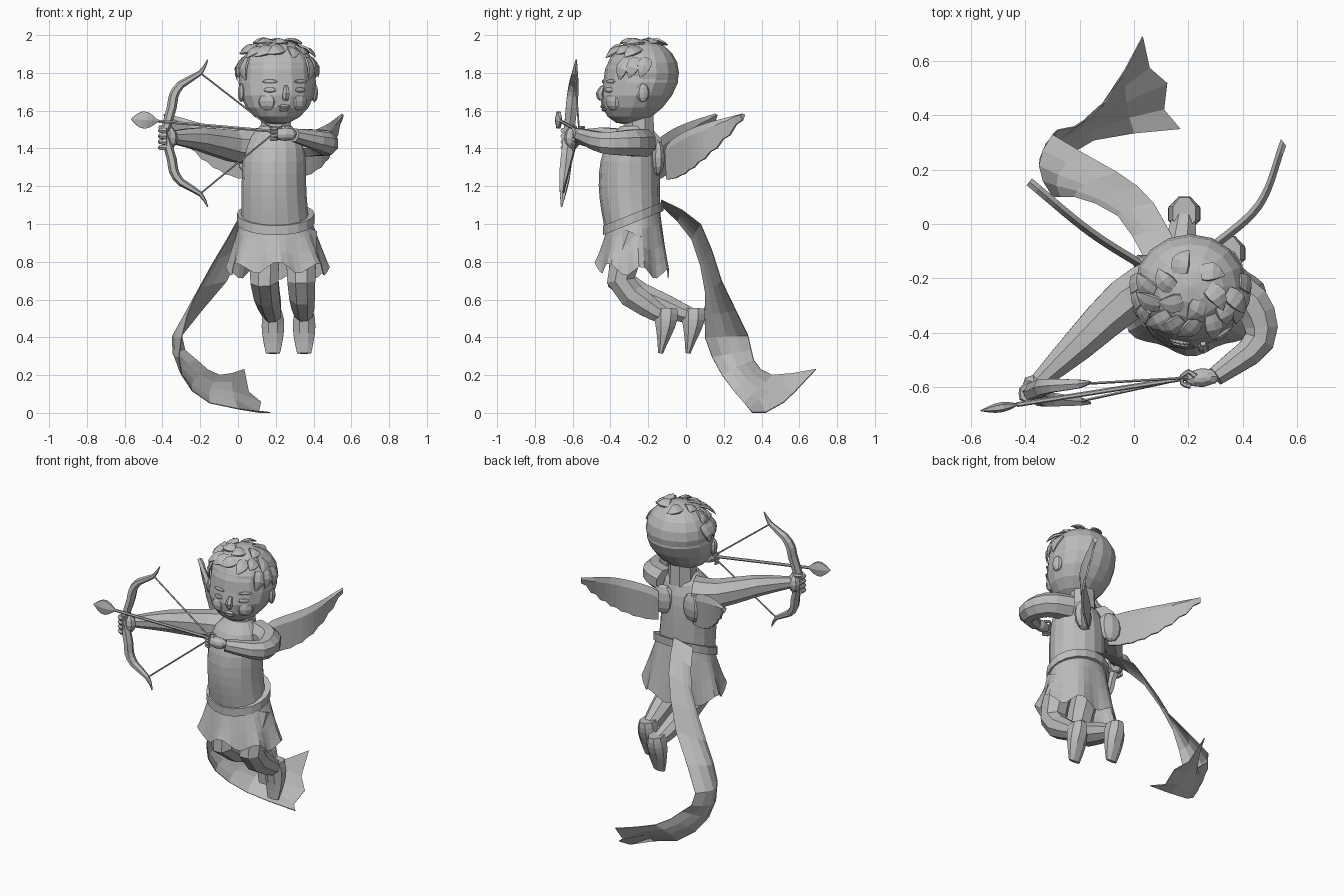
import bpy, bmesh, math, random
from mathutils import Vector

random.seed(4)
cube = bpy.data.objects.get("Cube")
if cube:
    bpy.data.objects.remove(cube, do_unlink=True)

grey = (0.5, 0.5, 0.5, 1)
stone = bpy.data.materials.new("stone_grey")
stone.use_nodes = True
stone.diffuse_color = grey
stone.node_tree.nodes["Principled BSDF"].inputs["Base Color"].default_value = grey


def finish(bm, name):
    """Turn a bmesh into a linked stone object."""
    bmesh.ops.recalc_face_normals(bm, faces=bm.faces)
    mesh = bpy.data.meshes.new(name)
    bm.to_mesh(mesh)
    bm.free()
    mesh.materials.append(stone)
    part = bpy.data.objects.new(name, mesh)
    bpy.context.collection.objects.link(part)
    return part


def skin(name, rings, wrap=True, caps=True):
    """Bridge equal-length rows of points into a surface."""
    bm = bmesh.new()
    rows = [[bm.verts.new(point) for point in row] for row in rings]
    count = len(rows[0])
    for row, following in zip(rows, rows[1:]):
        for i in range(count if wrap else count - 1):
            j = (i + 1) % count
            bm.faces.new((row[i], row[j], following[j], following[i]))
    if wrap and caps:
        bm.faces.new(rows[0][::-1])
        bm.faces.new(rows[-1])
    return finish(bm, name)


def blob(name, centre, size, turn=0, sides=8, bands=6):
    """Low-poly ellipsoid."""
    bm = bmesh.new()
    bmesh.ops.create_uvsphere(bm, u_segments=sides, v_segments=bands, radius=1)
    bmesh.ops.scale(bm, vec=size, verts=bm.verts)
    part = finish(bm, name)
    part.location = centre
    part.rotation_euler.z = turn
    return part


def mix(start, end, t):
    return start + (end - start) * t


def curve(points, steps):
    """Smooth path through a few points."""
    p = [Vector(point) for point in points]
    p = [p[0] * 2 - p[1], *p, p[-1] * 2 - p[-2]]
    path = []
    for a, b, c, d in zip(p, p[1:], p[2:], p[3:]):
        for k in range(steps):
            t = k / steps
            path.append(b + ((c - a) * t + (a * 2 - b * 5 + c * 4 - d) * t**2
                             + (b * 3 - a - c * 3 + d) * t**3) / 2)
    return path + [p[-2]]


def tube(name, points, start, end, bulge=0, flat=(1, 1), side=(0, 0, 1), sides=8, steps=2):
    """Tapered limb; the width lies along side, the depth is flattened."""
    path = curve(points, steps)
    last = len(path) - 1
    rings = []
    for i, point in enumerate(path):
        t = i / last
        along = (path[min(i + 1, last)] - path[max(i - 1, 0)]).normalized()
        across = (Vector(side) - along * along.dot(side)).normalized()
        depth = along.cross(across) * mix(*flat, t)
        radius = mix(start, end, t) + bulge * math.sin(math.pi * t)
        angles = [math.tau * (k + 0.5) / sides for k in range(sides)]
        rings.append([point + (across * math.cos(a) + depth * math.sin(a)) * radius for a in angles])
    return skin(name, rings)


def oval(x, y, z, width, depth, sides=16, tilt=0, wave=0):
    """Level or tilted oval ring, with optional pleats."""
    ring = []
    for i in range(sides):
        a = math.tau * i / sides
        pleat = wave * math.sin(7 * a)
        dx = width * (1 + pleat) * math.cos(a)
        dy = depth * (1 + pleat) * math.sin(a)
        ring.append(Vector((x + dx, y + dy, z + tilt * dy + pleat * wave * 8)))
    return ring


# Torso and neck
middle_x, middle_y = 0.2, -0.28
torso = []
for k in range(10):
    t = k / 9
    shoulder = 1 - 0.55 * t**7
    belly = math.sin(math.pi * t) * 0.02
    torso.append(oval(middle_x - belly / 2, middle_y - belly, mix(0.95, 1.52, t),
                      (0.185 - belly * 0.7) * shoulder, (0.145 + belly * 0.9) * shoulder))
skin("torso", torso)
across_x, along_y = (1, 0, 0), (0, 1, 0)
tube("neck", [(0.2, -0.25, 1.45), (0.2, -0.25, 1.65)], 0.09, 0.08, side=across_x)

# Belt and pleated skirt
belt = [oval(middle_x, middle_y, 1.03 + height, 0.19 + grow, 0.145 + grow, 20, 0.4)
        for height in (-0.025, 0.025) for grow in (0, 0.015)]
belt[2], belt[3] = belt[3], belt[2]
skin("belt", belt)
skirt = [oval(middle_x + 0.01 * t, middle_y, mix(1.03, 0.75, t), mix(0.185, 0.265, t),
              mix(0.14, 0.195, t), 42, mix(0.4, -0.1, t), 0.06 * t)
         for t in (0, 0.25, 0.6, 0.85, 1)]
skin("skirt", skirt, caps=False)

# Legs and feet: the right one trails further behind
for name, knee_x, x, back in (("left", 0.335, 0.35, 0), ("right", 0.14, 0.185, 0.145)):
    ankle_y = back - 0.11
    tube(name + "_leg", [(knee_x, -0.27, 0.95), (knee_x, -0.345, 0.7),
                         (mix(knee_x, x, 0.6), -0.21 + back * 0.65, 0.57), (x, ankle_y, 0.51)],
         0.09, 0.045, 0.006, side=across_x)
    tube(name + "_foot", [(x, ankle_y + 0.005, 0.555), (x, ankle_y, 0.46), (x, ankle_y - 0.025, 0.315)],
         0.045, 0.04, 0.022, (1.4, 0.35), across_x, steps=3)

# Arms
tube("right_arm", [(0.09, -0.22, 1.41), (-0.03, -0.28, 1.415), (-0.2, -0.44, 1.45), (-0.35, -0.58, 1.46)],
     0.105, 0.036, 0.008)
tube("left_arm", [(0.3, -0.23, 1.43), (0.43, -0.29, 1.43), (0.46, -0.43, 1.43), (0.3, -0.56, 1.47)],
     0.08, 0.038, 0.01, steps=3)


def hand(name, palm, size, turn, grip, radius, gap):
    """Palm with four fingers and a thumb curled round a grip."""
    blob(name + "_palm", palm, size, turn)
    for k in range(5):
        thumb = k == 4
        height = grip[2] + gap * (2 if thumb else k - 1.5)
        bend = [0.1, 0.5, 0.9] if thumb else [-0.4, -0.8, -1.2]
        arc = [(grip[0] + radius * math.cos(math.pi * b), grip[1] + radius * math.sin(math.pi * b), height)
               for b in bend]
        tube(name + ("_thumb" if thumb else "_finger"), arc, gap * 0.55, gap * 0.4, sides=6)


hand("right", (-0.365, -0.6, 1.455), (0.04, 0.05, 0.06), 0.8, (-0.385, -0.62, 1.45), 0.03, 0.03)
hand("left", (0.25, -0.565, 1.475), (0.07, 0.035, 0.035), 0.1, (0.2, -0.57, 1.475), 0.028, 0.018)

# Head: an egg whose lower half slides forward into the jaw
head_x, head_y, head_z = 0.208, -0.24, 1.75
head_size = Vector((0.205, 0.198, 0.225))
jaw = 0.32
head = blob("head", (head_x, head_y, head_z), head_size, 0, 16, 10)
for vertex in head.data.vertices:
    vertex.co.y += jaw * min(vertex.co.z, 0)
facing = math.radians(13)


def on_head(angle, z, lift=0):
    """Point on the head's skin, measured from where the face looks."""
    a, rise = facing + angle, z - head_z
    slice_scale = math.sqrt(1 - (rise / head_size.z)**2)
    return Vector((head_x + (head_size.x * slice_scale + lift) * math.sin(a),
                   head_y + jaw * min(rise, 0) - (head_size.y * slice_scale + lift) * math.cos(a), z))


# Face
tube("nose", [on_head(0, 1.73), on_head(0, 1.69, 0.012), on_head(0, 1.66)],
     0.01, 0.016, 0.008, side=across_x, sides=6)
blob("upper_lip", on_head(0, 1.622), (0.035, 0.012, 0.01), facing)
blob("lower_lip", on_head(0, 1.605), (0.026, 0.014, 0.01), facing)
for way in (-1, 1):
    blob("cheek", on_head(way * 0.55, 1.65, -0.025), (0.055, 0.035, 0.05), facing + way * 0.5)
    blob("eyelid", on_head(way * 0.42, 1.71), (0.035, 0.008, 0.014), facing + way * 0.42)
    blob("eyebrow", on_head(way * 0.42, 1.755), (0.045, 0.008, 0.01), facing + way * 0.42)
    blob("ear", on_head(way * 1.5, 1.695), (0.02, 0.035, 0.05), facing)

# Hair: close cap with broad, wind-swept locks lying on the scalp
cap_centre = Vector((head_x, -0.23, 1.8))
cap_size = Vector((0.206, 0.193, 0.178))
blob("hair_cap", cap_centre, cap_size, 0, 16, 10)


def on_scalp(angle, rise, lift):
    direction = Vector((math.sin(angle) * math.cos(rise), -math.cos(angle) * math.cos(rise), math.sin(rise)))
    return cap_centre + direction * cap_size * (1 + lift)


def lock(angle, rise, swing, drop, lift):
    """Flat pointed lock from a root to a lifted tip."""
    root = on_scalp(angle, rise, -0.02)
    tip = on_scalp(angle + swing, rise - drop, lift)
    middle = on_scalp(angle + swing / 2, rise - drop / 2, lift * 0.5 + 0.02)
    tube("hair_lock", [root, middle, tip], 0.03, 0.003, 0.022, (0.3, 0.3),
         (tip - root).cross(middle - cap_centre), 6)


for k in range(8):
    angle = k * 0.4 - 1.4
    lock(angle, 0.85, random.uniform(-0.5, -0.2), random.uniform(0.3, 0.5), random.uniform(0.1, 0.2))
for k in range(6):
    lock(k - 2.5, 1.25, -0.6, random.uniform(0.2, 0.4), random.uniform(0.08, 0.14))
for way in (-1, 1):
    for k in range(3):
        lock(way * (1.1 + 0.3 * k), 0.45, way * -0.2, random.uniform(0.5, 0.7), 0.06)

# Wings: curved in plan, with a scalloped lower edge
for name, root, middle, tip, turn in (
        ("left_wing", (0.27, -0.1, 0), (0.46, 0.07, 0), (0.55, 0.3, 0), 0.25),
        ("right_wing", (0.06, -0.17, 0), (-0.16, -0.03, 0), (-0.385, 0.155, 0), -0.25)):
    path = curve((root, middle, tip), 7)
    thick = Vector((-0.6, 0.8, 0) if turn > 0 else (0.6, 0.8, 0)) * 0.016
    sections = []
    for i, point in enumerate(path):
        t = i / (len(path) - 1)
        top = point + Vector((0, 0, 1.42 + 0.165 * t**0.7))
        low = point + Vector((0, 0, 1.235 + 0.315 * t**1.9 + 0.02 * t * (i % 2)))
        spar = top.lerp(low, 0.2)
        sections.append([top, spar + thick, low + thick / 3, low - thick / 3, spar - thick])
    skin(name, sections)
    blob(name + "_root", (root[0], -0.15, 1.35), (0.075, 0.035, 0.095), turn)

# Trailing sash between two edge curves, ending in a ragged tail
inner = curve([(0.04, -0.13, 1.1), (-0.06, 0.03, 0.92), (-0.22, 0.1, 0.64), (-0.3, 0.1, 0.4),
               (-0.3, 0.19, 0.2), (-0.15, 0.31, 0.05), (0.17, 0.35, 0)], 2)
outer = curve([(0.18, -0.13, 1.13), (0.07, 0.08, 1), (-0.06, 0.19, 0.7), (-0.3, 0.33, 0.41),
               (-0.22, 0.36, 0.28), (-0.1, 0.46, 0.2), (0.03, 0.69, 0.23)], 2)
sash_rows = []
for i, (low, high) in enumerate(zip(inner, outer)):
    bow_out = 0.05 * math.sin(math.pi * i / (len(inner) - 1))
    sash_rows.append([low.lerp(high, k / 4) - Vector((bow_out * math.sin(math.pi * k / 4), 0, 0))
                      for k in range(5)])
tail = sash_rows[-1]
for k in (1, 3):
    tail[k] = tail[k].lerp(sash_rows[-2][k], 0.3)
for k in (1, 2, 3):
    tail[k] += Vector((0.02, 0, -0.06))
sash = skin("sash", sash_rows, wrap=False)
sash.modifiers.new("cloth", "SOLIDIFY").thickness = 0.005

# Bow: one recurved limb profile, mirrored above and below the grip
limb = ((-0.35, 0.14), (-0.34, 0.2), (-0.3, 0.26), (-0.2, 0.32), (-0.16, 0.39))
nock = (0.2, -0.565, 1.49)
for name, way in (("upper", 1), ("lower", -1)):
    points = [(x, -0.62 + way * rise * 0.1, 1.48 + way * rise) for x, rise in ((-0.39, 0), *limb)]
    tube(name + "_bow_limb", points, 0.032, 0.004, 0.014, (0.75, 0.75), along_y, 6)
    tube(name + "_bow_string", [points[-2], nock], 0.005, 0.005, side=along_y, sides=5)

# Arrow
neck_of_head, point = (-0.43, -0.664, 1.545), (-0.565, -0.687, 1.556)
tube("arrow_shaft", [nock, neck_of_head], 0.009, 0.009, sides=6)
tube("arrow_head", [neck_of_head, point], 0.012, 0.004, 0.045, (0.4, 0.3), sides=6, steps=5)
